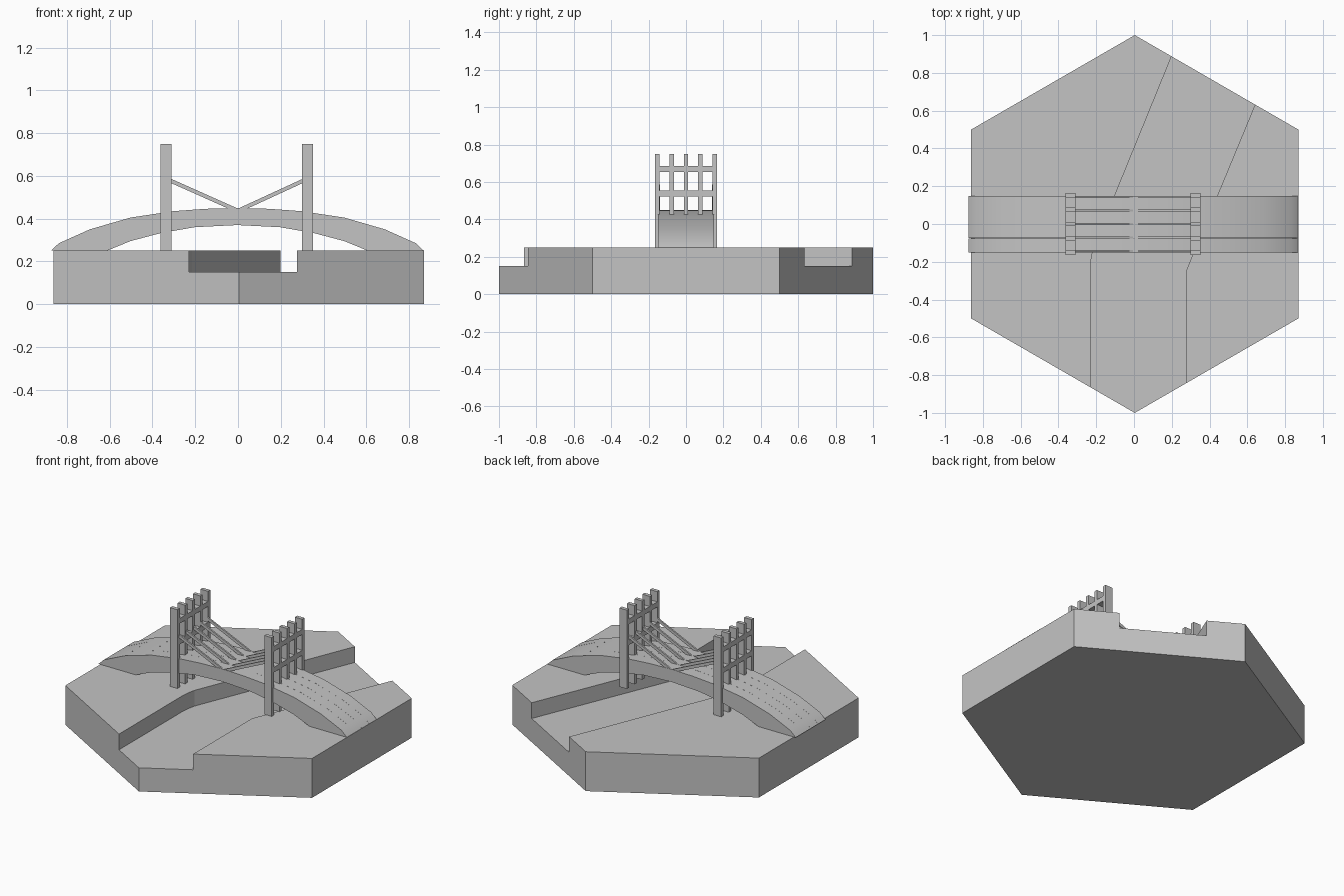
import bpy
import bmesh
import math
from mathutils import Vector

default = bpy.data.objects.get("Cube")
if default:
    bpy.data.objects.remove(default, do_unlink=True)

stone = bpy.data.materials.new("plain_grey")
stone.use_nodes = True
GREY = (0.55, 0.55, 0.55, 1)
stone.diffuse_color = GREY
stone.node_tree.nodes["Principled BSDF"].inputs["Base Color"].default_value = GREY


def prism(name, outline, offset):
    """Extrude a flat outline of 3D points along offset."""
    bm = bmesh.new()
    face = bm.faces.new([bm.verts.new(p) for p in outline])
    out = bmesh.ops.extrude_face_region(bm, geom=[face])
    verts = [v for v in out["geom"] if isinstance(v, bmesh.types.BMVert)]
    bmesh.ops.translate(bm, verts=verts, vec=offset)
    bmesh.ops.recalc_face_normals(bm, faces=bm.faces)
    mesh = bpy.data.meshes.new(name)
    bm.to_mesh(mesh)
    bm.free()
    mesh.materials.append(stone)
    obj = bpy.data.objects.new(name, mesh)
    bpy.context.collection.objects.link(obj)
    return obj


def box(name, x, y, z):
    """Box from (low, high) ranges."""
    corners = [(x[0], y[0]), (x[1], y[0]), (x[1], y[1]), (x[0], y[1])]
    return prism(name, [(a, b, z[0]) for a, b in corners], (0, 0, z[1] - z[0]))


def activate(obj):
    bpy.ops.object.select_all(action="DESELECT")
    obj.select_set(True)
    bpy.context.view_layer.objects.active = obj


GROUND = 0.25

# Hexagonal ground tile with a bent river bed cut through it
angles = [math.radians(30 + 60 * i) for i in range(6)]
ground = prism("ground_tile",
               [(0.004 + math.cos(a), math.sin(a), 0) for a in angles],
               (0, 0, GROUND))
left_bank = [(-0.23, -1.2), (-0.23, -0.23), (-0.226, -0.18), (-0.216, -0.13),
             (-0.198, -0.085), (-0.1, 0.155), (0.2, 0.89), (0.29, 1.11)]
right_bank = [(0.842, 1.11), (0.64, 0.63), (0.275, -0.25), (0.275, -1.2)]
river = prism("river_cutter", [(x, y, 0.15) for x, y in left_bank + right_bank],
              (0, 0, 0.3))
river.hide_render = True
cut = ground.modifiers.new("river_bed", "BOOLEAN")
cut.operation = "DIFFERENCE"
cut.solver = "EXACT"
cut.object = river
activate(ground)
bpy.ops.object.modifier_apply(modifier=cut.name)
bpy.data.objects.remove(river, do_unlink=True)

# Arched bridge deck made of four side-by-side strips
top_half = [(0.872, 0.25), (0.835, 0.285), (0.69, 0.35), (0.5, 0.405),
            (0.3, 0.435), (0.15, 0.446)]
under_half = [(0.61, 0.25), (0.5, 0.295), (0.36, 0.332), (0.2, 0.36)]
arch = ([(-x, z) for x, z in top_half] + [(0, 0.45)] + top_half[::-1]
        + under_half + [(0, 0.37)] + [(-x, z) for x, z in under_half[::-1]])
STRIP = 0.075
for i in range(4):
    y = (i - 2) * STRIP
    strip = prism(f"deck_strip_{i + 1}", [(x - 0.003, y, z) for x, z in arch],
                  (0, STRIP - 0.0005, 0))
    activate(strip)
    bpy.ops.object.shade_smooth_by_angle(angle=math.radians(30))

# Two lattice gates with slanted stays running down to mid-deck
for side, label in ((-1, "right"), (1, "left")):
    cx = side * 0.331 - 0.005
    x = (cx - 0.026, cx + 0.026)
    for i in range(5):
        y = (i - 2) * 0.0765
        box(f"{label}_gate_post_{i + 1}", x, (y - 0.0115, y + 0.0115), (GROUND, 0.75))
        # Stay profile in the x-z plane
        yb = (i - 2) * 0.0715
        start = Vector((side * 0.305 - 0.005, yb - 0.005, 0.575))
        end = Vector((0, yb - 0.005, 0.437))
        rise = Vector((0, 0, 0.01))
        prism(f"{label}_stay_{i + 1}",
              [start + rise, end + rise, end - rise, start - rise], (0, 0.01, 0))
    for z in (0.537, 0.67):
        box(f"{label}_gate_rail", x, (-0.16, 0.16), (z - 0.016, z + 0.016))
